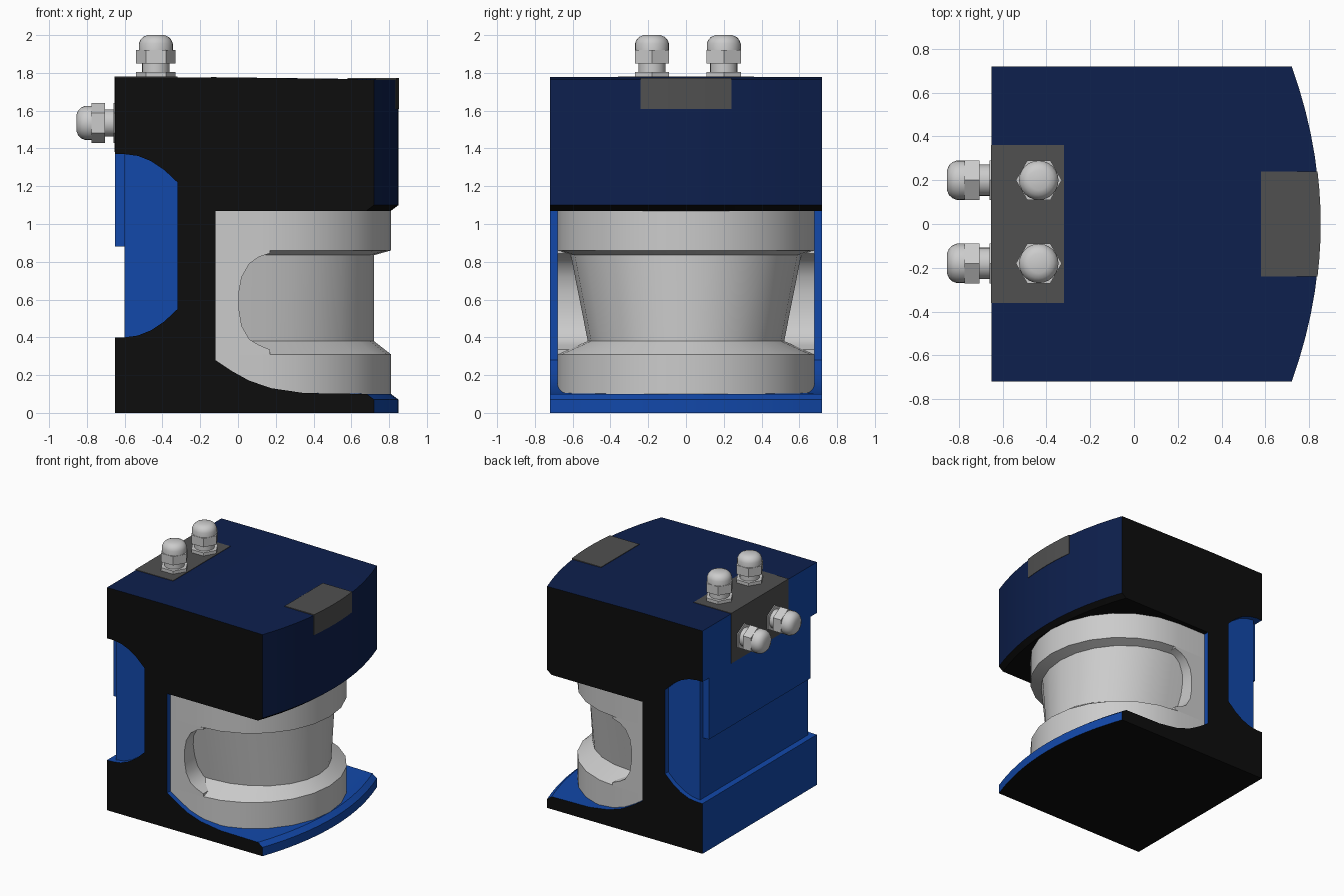
import bpy, bmesh
from math import sin, cos, pi, radians
from mathutils import Matrix, Vector

if "Cube" in bpy.data.objects:
    bpy.data.objects.remove(bpy.data.objects["Cube"])


def material(name, rgb):
    m = bpy.data.materials.new(name)
    m.diffuse_color = (*rgb, 1)
    m.use_nodes = True
    m.node_tree.nodes["Principled BSDF"].inputs["Base Color"].default_value = m.diffuse_color
    return m


BLUE = material("blue", (0.006, 0.065, 0.40))
NAVY = material("navy", (0.004, 0.014, 0.075))
BLACK = material("black", (0.004, 0.004, 0.004))
DARK = material("dark_grey", (0.08, 0.08, 0.08))


def add_loft(bm, rings):
    """Skin a list of equal-sized closed rings and cap both ends."""
    vs = [[bm.verts.new(p) for p in r] for r in rings]
    n = len(vs[0])
    for a, b in zip(vs, vs[1:]):
        for i in range(n):
            j = (i + 1) % n
            bm.faces.new((a[i], a[j], b[j], b[i]))
    bm.faces.new(vs[0])
    bm.faces.new(vs[-1])


def finish(name, bm, mats=()):
    bmesh.ops.recalc_face_normals(bm, faces=bm.faces)
    me = bpy.data.meshes.new(name)
    bm.to_mesh(me)
    bm.free()
    for m in mats:
        me.materials.append(m)
    ob = bpy.data.objects.new(name, me)
    bpy.context.collection.objects.link(ob)
    return ob


def activate(ob):
    bpy.ops.object.select_all(action='DESELECT')
    ob.select_set(True)
    bpy.context.view_layer.objects.active = ob


def smooth(ob):
    activate(ob)
    bpy.ops.object.shade_smooth_by_angle(angle=radians(30))


def across_y(profile, ys, bow=False):
    """Repeat an xz profile along y; bow pulls the front end into a shallow arc."""
    return [[(x - (y * y / 4 if bow and x > 0.75 else 0), y, z) for x, z in profile]
            for y in ys]


def spread(half, n):
    return [-half + 2 * half * i / n for i in range(n + 1)]


def prism(name, profile, ys, mats=(), bow=False):
    bm = bmesh.new()
    add_loft(bm, across_y(profile, ys, bow))
    return finish(name, bm, mats)


def rect(x0, x1, z0, z1):
    return [(x0, z0), (x1, z0), (x1, z1), (x0, z1)]


# Housing: C-shaped side profile with a bowed front
side = [(-.65, 0), (.85, 0), (.85, .07), (.81, .10), (.35, .105), (.18, .13),
        (.06, .17), (-.03, .22), (-.12, .28), (-.12, 1.07), (.81, 1.07),
        (.85, 1.10), (.85, 1.765), (-.12, 1.777), (-.65, 1.775)]
bm = bmesh.new()
add_loft(bm, across_y(side, spread(.72, 14), True))
bmesh.ops.bisect_plane(bm, geom=bm.verts[:] + bm.edges[:] + bm.faces[:],
                       plane_co=(-.11, 0, 0), plane_no=(1, 0, 0))
bmesh.ops.recalc_face_normals(bm, faces=bm.faces)
for f in bm.faces:
    c, n = f.calc_center_median(), f.normal
    if n.z < -.7 or (abs(n.y) > .9 and c.x > -.11):
        f.material_index = 2
    elif c.z > 1.08 and (n.z > .7 or n.x > .5):
        f.material_index = 1
housing = finish("housing", bm, (BLUE, NAVY, BLACK))

# Rear recess, rear corner strips and side pockets cut from the housing
arc = [(-.60 + .28 * t, .15 * (1 - t ** 2)) for t in (0, .25, .5, .75, 1)]
pocket = ([(-.70, .40)] + [(x, .55 - h) for x, h in arc] +
          [(x, 1.22 + h) for x, h in reversed(arc)] + [(-.70, 1.37)])
cutters = [prism("rear_cutter", rect(-.7, -.6, .40, .88), (-.8, .8), (BLUE,))]
for s in (-1, 1):
    cutters.append(prism("strip_cutter", rect(-.7, -.6, .40, 1.37),
                         (s * .64, s * .8), (BLUE,)))
    cutters.append(prism("pocket_cutter", pocket, (s * .68, s * .8), (BLUE,)))
activate(housing)
for c in cutters:
    c.hide_render = True
    mod = housing.modifiers.new("cut", 'BOOLEAN')
    mod.operation, mod.object, mod.solver = 'DIFFERENCE', c, 'EXACT'
    bpy.ops.object.modifier_apply(modifier=mod.name)
for c in cutters:
    bpy.data.objects.remove(c)
smooth(housing)

# Dark plates on the rear top edge and the front top edge
prism("rear_plate", rect(-.653, -.32, 1.38, 1.780), (-.36, .36), (DARK,))
smooth(prism("front_plate", rect(.58, .853, 1.61, 1.773), spread(.24, 6), (DARK,), True))

# Scanner drum: round-nosed sections with a recessed window pane
rows = [(.10, .68, .81), (.31, .68, .81), (.38, .52, .72),
        (.835, .61, .72), (.86, .68, .81), (1.08, .68, .81)]
bm = bmesh.new()
add_loft(bm, [[(-.14, -w, z)] +
              [(.13 + (xf - .13) * cos(a), w * sin(a), z)
               for a in (-pi / 2 + pi * i / 12 for i in range(13))] +
              [(-.14, w, z)] for z, w, xf in rows])
smooth(finish("scanner_drum", bm))

# Solid rear part of the drum with the rounded window ends
window_end = [(-.14, .31), (.17, .31), (.17, .335), (.11, .36), (.06, .39), (.02, .46),
              (.005, .55), (.005, .64), (.02, .72), (.06, .79), (.11, .825),
              (.17, .845), (.17, .86), (-.14, .86)]
smooth(prism("window_ends", window_end, (-.68, .68)))

# Cable glands: hex foot, neck, hex nut and domed cap
HEX = [(.105, 0), (.105, .04)], [(.105, .085), (.105, .155)]
ROUND = [(.072, .03), (.072, .09)], \
        [(.09, .15), (.09, .19), (.082, .21), (.068, .225), (.045, .235)]


def gland(name, loc, tilt):
    bm = bmesh.new()
    for parts, n in ((HEX, 6), (ROUND, 24)):
        for pts in parts:
            add_loft(bm, [[(r * cos(2 * pi * i / n), r * sin(2 * pi * i / n), z)
                           for i in range(n)] for r, z in pts])
    bm.transform(Matrix.Translation(Vector(loc)) @ Matrix.Rotation(tilt, 4, 'Y'))
    smooth(finish(name, bm))


for y in (-.18, .20):
    gland("top_cable_gland", (-.435, y, 1.765), 0)
    gland("rear_cable_gland", (-.62, y, 1.535), -pi / 2)
